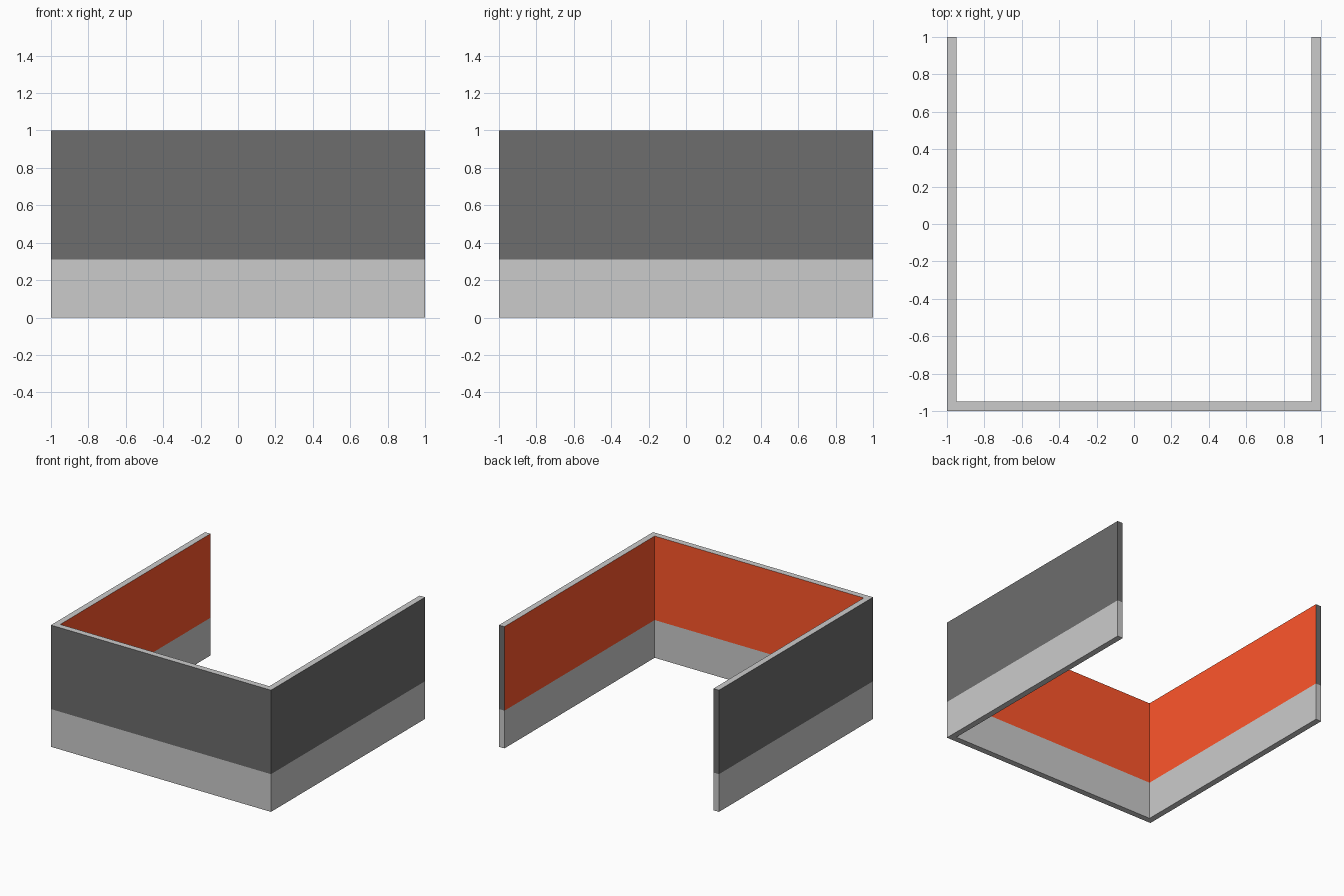
import bpy, bmesh

if "Cube" in bpy.data.objects:
    bpy.data.objects.remove(bpy.data.objects["Cube"])

T, SPLIT, H = 0.05, 0.31, 1.0
I = 1 - T
# U-shaped plan, counter-clockwise, open towards +y
PLAN = [(-1, 1), (-1, -1), (1, -1), (1, 1), (I, 1), (I, -I), (-I, -I), (-I, 1)]
INNER_SIDES = {4, 5, 6}
CAP_QUADS = [(0, 1, 6, 7), (1, 2, 5, 6), (2, 3, 4, 5)]


def material(name, rgb):
    mat = bpy.data.materials.new(name)
    mat.diffuse_color = (*rgb, 1)
    mat.use_nodes = True
    mat.node_tree.nodes["Principled BSDF"].inputs["Base Color"].default_value = mat.diffuse_color
    return mat


def wall_band(name, z0, z1, mats, cap_top, inner=0, sides=0, cap=0):
    """Extrude the U plan between two heights, with one end cap."""
    bm = bmesh.new()
    low = [bm.verts.new((x, y, z0)) for x, y in PLAN]
    high = [bm.verts.new((x, y, z1)) for x, y in PLAN]
    n = len(PLAN)
    for i in range(n):
        j = (i + 1) % n
        face = bm.faces.new((low[i], low[j], high[j], high[i]))
        face.material_index = inner if i in INNER_SIDES else sides
    for quad in CAP_QUADS:
        ring = [high[i] for i in quad] if cap_top else [low[i] for i in reversed(quad)]
        bm.faces.new(ring).material_index = cap
    mesh = bpy.data.meshes.new(name)
    bm.to_mesh(mesh)
    bm.free()
    for mat in mats:
        mesh.materials.append(mat)
    obj = bpy.data.objects.new(name, mesh)
    bpy.context.collection.objects.link(obj)
    return obj


light = material("light_grey", (0.8, 0.8, 0.8))
dark = material("dark_grey", (0.153, 0.153, 0.153))
orange = material("orange_red", (1.0, 0.093, 0.024))

# Light skirting around the foot of the wall
wall_band("lower_wall", 0, SPLIT, [light], cap_top=False)
# Dark outside, orange inside, light top edge
wall_band("upper_wall", SPLIT, H, [light, dark, orange], cap_top=True, inner=2, sides=1)
